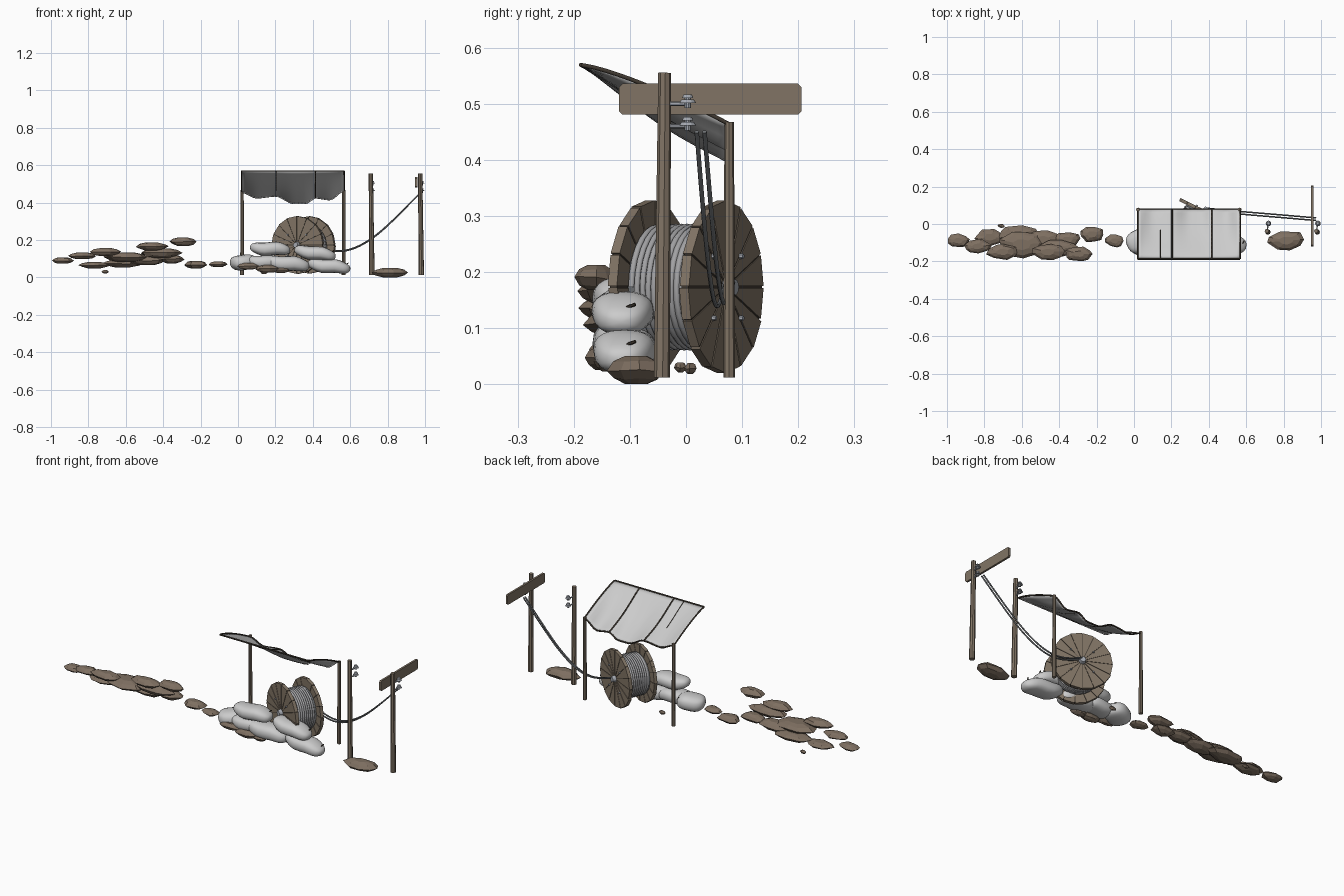
import bpy, bmesh, math, random
from mathutils import Vector, Matrix

random.seed(4)
if "Cube" in bpy.data.objects:
    bpy.data.objects.remove(bpy.data.objects["Cube"])


def material(name, r, g, b):
    m = bpy.data.materials.new(name)
    m.use_nodes = True
    m.diffuse_color = (r, g, b, 1)
    m.node_tree.nodes["Principled BSDF"].inputs["Base Color"].default_value = (r, g, b, 1)
    return m


WOOD = material("weathered wood", .22, .175, .13)
DARK = material("dark seam", .05, .04, .03)
ROCK = material("brown rock", .21, .16, .12)
CLOTH = material("pale cloth", .6, .6, .6)
WIRE = material("grey wire", .16, .17, .18)
COIL = material("wound cable", .36, .36, .37)
METAL = material("light metal", .38, .4, .44)


def finish(name, bm, mat, smooth=False, matrix=None):
    bmesh.ops.recalc_face_normals(bm, faces=bm.faces)
    if matrix:
        bm.transform(matrix)
    me = bpy.data.meshes.new(name)
    bm.to_mesh(me)
    bm.free()
    me.materials.append(mat)
    for p in me.polygons:
        p.use_smooth = smooth
    ob = bpy.data.objects.new(name, me)
    bpy.context.collection.objects.link(ob)
    return ob


def rod(name, a, b, r1, r2, mat, sides=8, matrix=None):
    """Tapered cylinder from a to b."""
    a, b = Vector(a), Vector(b)
    d = b - a
    place = Matrix.Translation((a + b) / 2) @ d.to_track_quat('Z', 'Y').to_matrix().to_4x4()
    bm = bmesh.new()
    bmesh.ops.create_cone(bm, cap_ends=True, segments=sides, radius1=r1, radius2=r2,
                          depth=d.length, matrix=place)
    return finish(name, bm, mat, matrix=matrix)


def tube(name, pts, r, mat, matrix=None, spline='POLY'):
    cu = bpy.data.curves.new(name, 'CURVE')
    cu.dimensions = '3D'
    cu.bevel_depth = r
    cu.bevel_resolution = 1
    cu.use_fill_caps = True
    s = cu.splines.new(spline)
    s.points.add(len(pts) - 1)
    for p, co in zip(s.points, pts):
        p.co = (*co, 1)
    if spline == 'NURBS':
        s.use_endpoint_u = True
        s.order_u = 3
    cu.materials.append(mat)
    ob = bpy.data.objects.new(name, cu)
    bpy.context.collection.objects.link(ob)
    if matrix:
        ob.matrix_world = matrix
    return ob


# Utility poles with paired insulators on short brackets
for i, (xt, xb) in enumerate([(.71, .716), (.974, .98)]):
    rod(f"pole_{i}", (xb, -.043, .012), (xt, -.038, .555), .0145, .0115, WOOD)
    for z in (.5, .46):
        x = xt + .009
        rod("insulator_bracket", (x - .009, -.045, z), (x, .006, z), .004, .004, METAL, 6)
        rod("insulator_pin", (x, .003, z - .008), (x, .003, z + .016), .006, .006, METAL, 10)
        for dz, r in ((.004, .015), (.013, .010)):
            rod("insulator_disc", (x, .003, z + dz - .003), (x, .003, z + dz + .003), r, r * .75, METAL, 12)

# Cross board on the outer pole
bm = bmesh.new()
bmesh.ops.create_cube(bm, size=1, matrix=Matrix.Translation((.953, .043, .508))
                      @ Matrix.Diagonal((.011, .325, .055, 1)))
bmesh.ops.bevel(bm, geom=[e for e in bm.edges if abs(e.verts[0].co.x - e.verts[1].co.x) > .005],
                offset=.006, segments=1, affect='EDGES')
finish("cross_board", bm, WOOD)

# Canopy poles
for x in (.022, .565):
    rod("canopy_pole", (x, .077, .012), (x, .077, .467), .0105, .0085, WOOD)

# Canopy: sagging cloth with a wavy back edge
EDGE = [(.02, .455), (.1, .425), (.2, .435), (.3, .395), (.36, .395), (.415, .425), (.49, .415), (.567, .462)]


def canopy(x, t):
    for (x0, z0), (x1, z1) in zip(EDGE, EDGE[1:]):
        if x <= x1 + 1e-6:
            f = max(0, (x - x0) / (x1 - x0))
            back = z0 + (z1 - z0) * f * f * (3 - 2 * f)
            break
    u = (x - .02) / .547
    sag = .028 * math.sin(math.pi * t) * math.sin(math.pi * u) ** .5 if 0 < u < 1 else 0
    return Vector((x, -.187 + .267 * t, .569 + (back - .569) * t ** 1.3 - sag))


NX, NT = 28, 12
xs = [.02 + .547 * i / NX for i in range(NX + 1)]
ts = [j / NT for j in range(NT + 1)]
bm = bmesh.new()
grid = [[bm.verts.new(canopy(x, t)) for t in ts] for x in xs]
for i in range(NX):
    for j in range(NT):
        bm.faces.new((grid[i][j], grid[i + 1][j], grid[i + 1][j + 1], grid[i][j + 1]))
cloth = finish("canopy_cloth", bm, CLOTH, True)
cloth.modifiers.new("thickness", 'SOLIDIFY').thickness = .003
for x in (.02, .203, .415, .567):
    tube("canopy_seam", [canopy(x, t) for t in ts], .0042, DARK)
tube("canopy_crease", [canopy(.142, t) for t in ts[:8]], .002, DARK)
for t in (0, 1):
    tube("canopy_hem", [canopy(x, t) for x in xs], .0042, DARK)

# Cable reel, turned about the vertical
REEL = Matrix.Translation((.35, 0, .173)) @ Matrix.Rotation(math.radians(-26), 4, 'Z')
R, PLANKS = .155, 16
for side in (-1, 1):
    y0, y1 = side * .062, side * .080
    rod("flange_backing", (0, y0 + side * .002, 0), (0, y1 - side * .002, 0), R - .006, R - .006,
        DARK, 32, REEL)
    bm = bmesh.new()
    for k in range(PLANKS):
        mid, half = math.tau * (k + .5) / PLANKS, math.pi / PLANKS - .012
        r = R - random.uniform(0, .004)
        ring = [(.008, mid), (r, mid - half), (r, mid + half)]
        lo, hi = [[bm.verts.new((q * math.cos(a), y, q * math.sin(a))) for q, a in ring] for y in (y0, y1)]
        bm.faces.new(lo)
        bm.faces.new(hi)
        for i in range(3):
            j = (i + 1) % 3
            bm.faces.new((lo[i], lo[j], hi[j], hi[i]))
    finish("flange_planks", bm, WOOD, matrix=REEL)
    rod("reel_hub", (0, y1, 0), (0, y1 + side * .018, 0), .018, .014, METAL, 12, REEL)
    for k in range(4):
        a = math.tau * (k + .5) / 4
        x, z = .078 * math.cos(a), .078 * math.sin(a)
        rod("reel_bolt", (x, y1, z), (x, y1 + side * .007, z), .005, .004, METAL, 6, REEL)
rod("reel_core", (0, -.063, 0), (0, .063, 0), .107, .107, WIRE, 32, REEL)
TURNS, STEPS = 10, 28
tube("reel_winding", [(.107 * math.cos(math.tau * i / STEPS), -.056 + .112 * i / (TURNS * STEPS),
                       .107 * math.sin(math.tau * i / STEPS)) for i in range(TURNS * STEPS + 1)],
     .0062, COIL, REEL)

# Twin cables hanging between the reel and the outer pole
for dy, dz in ((0, 0), (.014, .004)):
    tube("hanging_cable", [(.395, .07 + dy, .178 + dz), (.47, .062 + dy, .145 + dz), (.58, .052 + dy, .135 + dz),
                           (.7, .042 + dy, .19 + dz), (.83, .031 + dy, .3 + dz), (.972, .019 + dy, .45)],
         .004, WIRE, spline='NURBS')

# Sandbags: centre, half sizes, tilt, turn
BAGS = [((.03, -.09, .08), (.072, .062, .042), 2, 25),
        ((.14, -.105, .082), (.09, .055, .036), 4, 4),
        ((.265, -.11, .074), (.118, .056, .04), 5, 3),
        ((.487, -.108, .06), (.115, .056, .037), 6, -4),
        ((.172, -.112, .153), (.108, .055, .036), 2, 3),
        ((.412, -.112, .13), (.112, .056, .036), 8, -2)]
for c, size, tilt, turn in BAGS:
    place = (Matrix.Translation(c) @ Matrix.Rotation(math.radians(turn), 4, 'Z')
             @ Matrix.Rotation(math.radians(tilt), 4, 'Y'))
    bm = bmesh.new()
    bmesh.ops.create_uvsphere(bm, u_segments=20, v_segments=14, radius=1,
                              matrix=Matrix.Rotation(math.pi / 2, 4, 'Y'))
    for v in bm.verts:
        v.co = [math.copysign(abs(q) ** .8, q) * s for q, s in zip(v.co, size)]
        v.co.z += .004 * math.sin(v.co.x * 45)
    finish("sandbag", bm, CLOTH, True, place)
    rod("sandbag_tie", (size[0] * .8, .01, size[2] * .55), (size[0] * .85, .025, size[2] * .72),
        .003, .003, DARK, 6, place)

# Rocks: centre, then length, depth and height
ROCKS = [(-.94, -.09, .09, .12, .08, .034), (-.835, -.12, .115, .15, .08, .035),
         (-.705, -.15, .135, .17, .09, .042), (-.77, -.07, .065, .16, .09, .034),
         (-.71, -.01, .03, .04, .022, .018), (-.6, -.11, .108, .26, .14, .05),
         (-.62, -.06, .075, .22, .11, .042), (-.465, -.15, .165, .19, .09, .042),
         (-.41, -.13, .13, .22, .09, .05), (-.295, -.16, .19, .15, .08, .045),
         (-.49, -.085, .09, .2, .11, .05), (-.355, -.085, .098, .14, .09, .045),
         (-.225, -.055, .068, .14, .09, .042), (-.105, -.09, .07, .1, .07, .03),
         (.815, -.088, .025, .21, .11, .05), (.055, -.15, .06, .13, .05, .035),
         (.16, -.15, .045, .15, .06, .04), (.23, -.14, .04, .1, .06, .035),
         (.14, .008, .028, .04, .022, .02)]
for x, y, z, w, d, h in ROCKS:
    bm = bmesh.new()
    n = 9
    outline = [(math.tau * (k + random.uniform(-.25, .25)) / n, random.uniform(.86, 1.08)) for k in range(n)]
    rings = []
    for scale, lift in ((.38, -.5), (.78, -.28), (1, 0), (.78, .3), (.4, .5)):
        rings.append([bm.verts.new((scale * q * math.cos(a) * w / 2, scale * q * math.sin(a) * d / 2,
                                    h * (lift + (random.uniform(-.07, .07) if abs(lift) < .4 else 0))))
                      for a, q in outline])
    for lo, hi in zip(rings, rings[1:]):
        for k in range(n):
            bm.faces.new((lo[k], lo[(k + 1) % n], hi[(k + 1) % n], hi[k]))
    bm.faces.new(rings[0])
    bm.faces.new(rings[-1])
    finish("rock", bm, ROCK, matrix=Matrix.Translation((x, y, z)))
